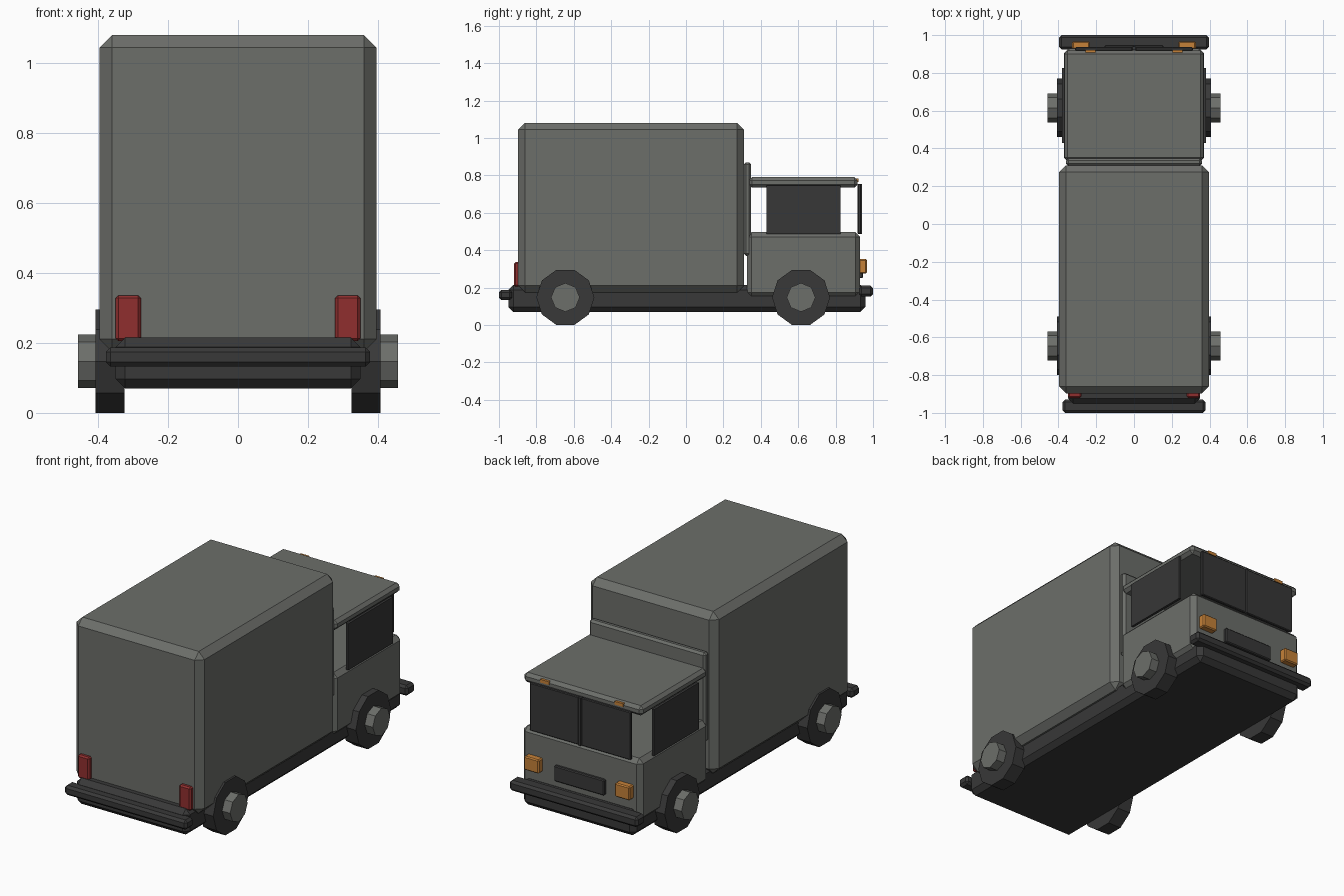
import bpy, bmesh, math
from mathutils import Matrix

if "Cube" in bpy.data.objects:
    bpy.data.objects.remove(bpy.data.objects["Cube"])


def material(name, r, g, b):
    m = bpy.data.materials.new(name)
    m.diffuse_color = (r, g, b, 1)
    m.use_nodes = True
    m.node_tree.nodes["Principled BSDF"].inputs["Base Color"].default_value = m.diffuse_color
    return m


GREY = material("body grey", 0.150, 0.156, 0.144)
DARK = material("dark trim", 0.040, 0.040, 0.040)
GLASS = material("dark glass", 0.038, 0.038, 0.038)
ORANGE = material("lamp orange", 0.56, 0.22, 0.04)
RED = material("lamp red", 0.28, 0.028, 0.028)


def finish(name, bm, mat):
    bmesh.ops.recalc_face_normals(bm, faces=bm.faces)
    mesh = bpy.data.meshes.new(name)
    bm.to_mesh(mesh)
    bm.free()
    mesh.materials.append(mat)
    ob = bpy.data.objects.new(name, mesh)
    bpy.context.collection.objects.link(ob)
    return ob


def box(name, xs, ys, zs, mat, bevel=0.0):
    """Chamfered box given by its x, y and z ranges."""
    bm = bmesh.new()
    bmesh.ops.create_cube(bm, size=1)
    for v in bm.verts:
        v.co = [r[0] + (c + 0.5) * (r[1] - r[0]) for c, r in zip(v.co, (xs, ys, zs))]
    if bevel:
        bmesh.ops.bevel(bm, geom=bm.edges[:], offset=bevel, segments=1,
                        affect='EDGES', profile=0.5)
    return finish(name, bm, mat)


def pair(name, xs, ys, zs, mat, bevel=0.0):
    """Same box on both sides of the truck."""
    box(name + "_right", xs, ys, zs, mat, bevel)
    box(name + "_left", (-xs[1], -xs[0]), ys, zs, mat, bevel)


def disc(name, x0, x1, y, z, radius, sides, mat):
    """Cylinder lying along x, with corners pointing fore and aft."""
    bm = bmesh.new()
    bmesh.ops.create_cone(bm, cap_ends=True, segments=sides, radius1=radius,
                          radius2=radius, depth=abs(x1 - x0))
    # first put a corner on the y axis, then lay the axle along x
    far = max(bm.verts, key=lambda v: v.co.y)
    turn = math.pi / 2 - math.atan2(far.co.y, far.co.x)
    bmesh.ops.transform(bm, verts=bm.verts, matrix=(
        Matrix.Translation(((x0 + x1) / 2, y, z))
        @ Matrix.Rotation(math.pi / 2, 4, 'Y') @ Matrix.Rotation(turn, 4, 'Z')))
    finish(name, bm, mat)


# Chassis and bumpers
box("chassis", (-0.35, 0.35), (-0.95, 0.96), (0.07, 0.215), DARK, 0.027)
box("rear_bumper", (-0.378, 0.378), (-1.0, -0.93), (0.133, 0.187), DARK, 0.013)
box("front_bumper", (-0.397, 0.397), (0.925, 1.0), (0.152, 0.21), DARK, 0.013)

# Cargo body
box("cargo_box", (-0.396, 0.396), (-0.897, 0.31), (0.175, 1.08), GREY, 0.036)

# Cab: lower body, back wall and open-sided roof
box("cab_lower", (-0.37, 0.37), (0.325, 0.93), (0.15, 0.496), GREY, 0.025)
box("cab_back_wall", (-0.36, 0.36), (0.308, 0.348), (0.37, 0.87), GREY, 0.012)
box("cab_roof", (-0.368, 0.368), (0.335, 0.918), (0.735, 0.79), GREY, 0.017)

# Glazing
pair("side_window", (0.366, 0.38), (0.43, 0.825), (0.487, 0.746), GLASS)
pair("windshield", (0.008, 0.312), (0.917, 0.936), (0.487, 0.755), GLASS, 0.004)
box("windshield_divider", (-0.007, 0.007), (0.92, 0.941), (0.487, 0.755), DARK)

# Grille and lamps
box("grille", (-0.155, 0.155), (0.92, 0.947), (0.25, 0.337), DARK, 0.005)
pair("headlight", (0.235, 0.327), (0.925, 0.967), (0.275, 0.352), ORANGE, 0.006)
pair("roof_marker", (0.203, 0.257), (0.9, 0.922), (0.765, 0.783), ORANGE)
pair("tail_light", (0.278, 0.35), (-0.92, -0.89), (0.205, 0.336), RED, 0.008)

# Wheels with protruding hubs
for end, y in (("front", 0.615), ("rear", -0.645)):
    for side, s in (("right", 1), ("left", -1)):
        disc(f"{end}_wheel_{side}", s * 0.325, s * 0.407, y, 0.1475, 0.155, 10, DARK)
        disc(f"{end}_hub_{side}", s * 0.39, s * 0.457, y, 0.1475, 0.077, 8, GREY)
